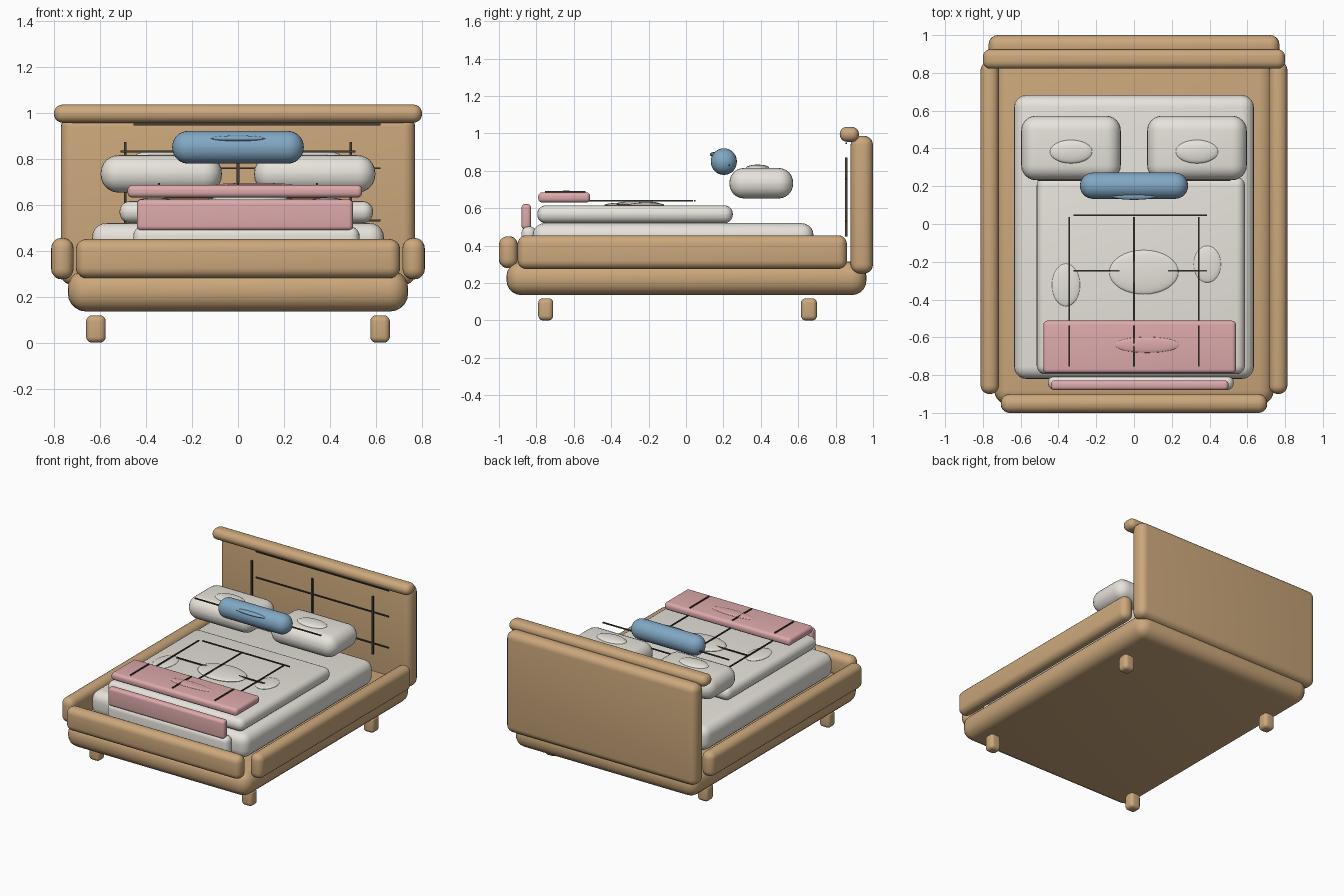
import bpy, bmesh
from mathutils import Matrix

if "Cube" in bpy.data.objects:
    bpy.data.objects.remove(bpy.data.objects["Cube"])


def material(name, rgb):
    m = bpy.data.materials.new(name)
    m.diffuse_color = (*rgb, 1)
    m.use_nodes = True
    m.node_tree.nodes["Principled BSDF"].inputs["Base Color"].default_value = m.diffuse_color
    return m


WOOD = material("wood", (0.60, 0.39, 0.20))
LINEN = material("linen", (0.80, 0.77, 0.71))
PINK = material("pink_cloth", (0.73, 0.40, 0.41))
BLUE = material("blue_cloth", (0.22, 0.39, 0.55))
SEAM = material("seam_thread", (0.06, 0.05, 0.04))


def finish(bm, name, mat):
    me = bpy.data.meshes.new(name)
    bm.to_mesh(me)
    bm.free()
    me.materials.append(mat)
    ob = bpy.data.objects.new(name, me)
    bpy.context.collection.objects.link(ob)
    return ob


def smooth(ob):
    bpy.ops.object.select_all(action='DESELECT')
    ob.select_set(True)
    bpy.context.view_layer.objects.active = ob
    bpy.ops.object.shade_smooth_by_angle()


def box(name, x, y, z, mat, radius=0.0, segments=5):
    """Box between the given (min, max) ranges, with rounded edges."""
    bm = bmesh.new()
    size = [b - a for a, b in (x, y, z)]
    mid = [(a + b) / 2 for a, b in (x, y, z)]
    bmesh.ops.create_cube(bm, size=1, matrix=Matrix.Translation(mid) @ Matrix.Diagonal((*size, 1)))
    if radius:
        bmesh.ops.bevel(bm, geom=bm.edges[:], offset=radius, segments=segments,
                        profile=0.5, affect='EDGES', clamp_overlap=True)
    ob = finish(bm, name, mat)
    if radius:
        smooth(ob)
    return ob


def puff(name, centre, radii, mat):
    """Flattened ellipsoid."""
    bm = bmesh.new()
    bmesh.ops.create_uvsphere(bm, u_segments=32, v_segments=16, radius=1,
                              matrix=Matrix.Translation(centre) @ Matrix.Diagonal((*radii, 1)))
    smooth(finish(bm, name, mat))


def seam(name, x, y, z, t=0.008):
    """Thin bar; an axis given as a single number gets thickness t."""
    span = [v if isinstance(v, tuple) else (v - t / 2, v + t / 2) for v in (x, y, z)]
    box(name, *span, SEAM)


# wooden frame
box("bed_base", (-0.74, 0.74), (-0.96, 0.965), (0.135, 0.315), WOOD, 0.08)
box("footboard", (-0.705, 0.705), (-1.0, -0.9), (0.28, 0.45), WOOD, 0.046)
box("headboard", (-0.77, 0.77), (0.88, 1.0), (0.25, 0.987), WOOD, 0.05)
box("headboard_cap", (-0.8, 0.8), (0.822, 0.925), (0.955, 1.035), WOOD, 0.039)
for side, s in (("left", -1), ("right", 1)):
    xs = tuple(sorted((s * 0.715, s * 0.812)))
    box(f"{side}_rail", xs, (-0.9, 0.86), (0.275, 0.455), WOOD, 0.045)
    lx = tuple(sorted((s * 0.575, s * 0.66)))
    box(f"{side}_front_leg", lx, (-0.79, -0.71), (0, 0.118), WOOD, 0.025)
    box(f"{side}_back_leg", lx, (0.615, 0.70), (0, 0.118), WOOD, 0.025)

# mattress and bedding
box("mattress", (-0.635, 0.635), (-0.82, 0.682), (0.34, 0.52), LINEN, 0.065)
box("duvet", (-0.515, 0.587), (-0.795, 0.25), (0.52, 0.615), LINEN, 0.045)
box("duvet_drop", (-0.455, 0.528), (-0.88, -0.80), (0.30, 0.503), LINEN, 0.038)
box("throw", (-0.48, 0.54), (-0.79, -0.512), (0.63, 0.685), PINK, 0.022)
box("throw_drop", (-0.44, 0.5), (-0.88, -0.828), (0.487, 0.622), PINK, 0.02)

# pillows
for side, s in (("left", -1), ("right", 1)):
    xs = tuple(sorted((s * 0.07, s * 0.597)))
    box(f"{side}_pillow", xs, (0.232, 0.573), (0.652, 0.815), LINEN, 0.078, 6)
    puff(f"{side}_pillow_puff", (s * 0.333, 0.383, 0.815), (0.112, 0.062, 0.018), LINEN)
box("bolster", (-0.286, 0.286), (0.133, 0.272), (0.778, 0.92), BLUE, 0.069, 7)
puff("bolster_puff", (0, 0.148, 0.887), (0.122, 0.02, 0.013), BLUE)

# soft folds on the bedding
puff("duvet_middle_fold", (0.052, -0.255, 0.622), (0.183, 0.117, 0.017), LINEN)
puff("duvet_left_fold", (-0.36, -0.323, 0.617), (0.074, 0.113, 0.013), LINEN)
puff("duvet_right_fold", (0.388, -0.213, 0.617), (0.072, 0.097, 0.013), LINEN)
puff("throw_fold", (0.07, -0.64, 0.685), (0.17, 0.042, 0.009), PINK)

# seams on bedding and headboard
for i, k in enumerate((-1, 0, 1)):
    seam(f"duvet_seam_{i}", k * 0.343, (-0.56, 0.038), 0.64)
    seam(f"throw_seam_{i}", k * 0.343, (-0.755, -0.537), 0.689)
    seam(f"headboard_post_seam_{i}", k * 0.49, 0.857, (0.45, 0.872), 0.012)
for i, (y, z) in enumerate(((0.047, 0.64), (-0.247, 0.63))):
    seam(f"duvet_cross_seam_{i}", (-0.32, 0.387), y, z)
for i, z in enumerate((0.53, 0.758, 0.948)):
    seam(f"headboard_cross_seam_{i}", (-0.455, 0.62), 0.857, z)
seam("pillow_seam", (-0.51, 0.51), 0.232, 0.83)
